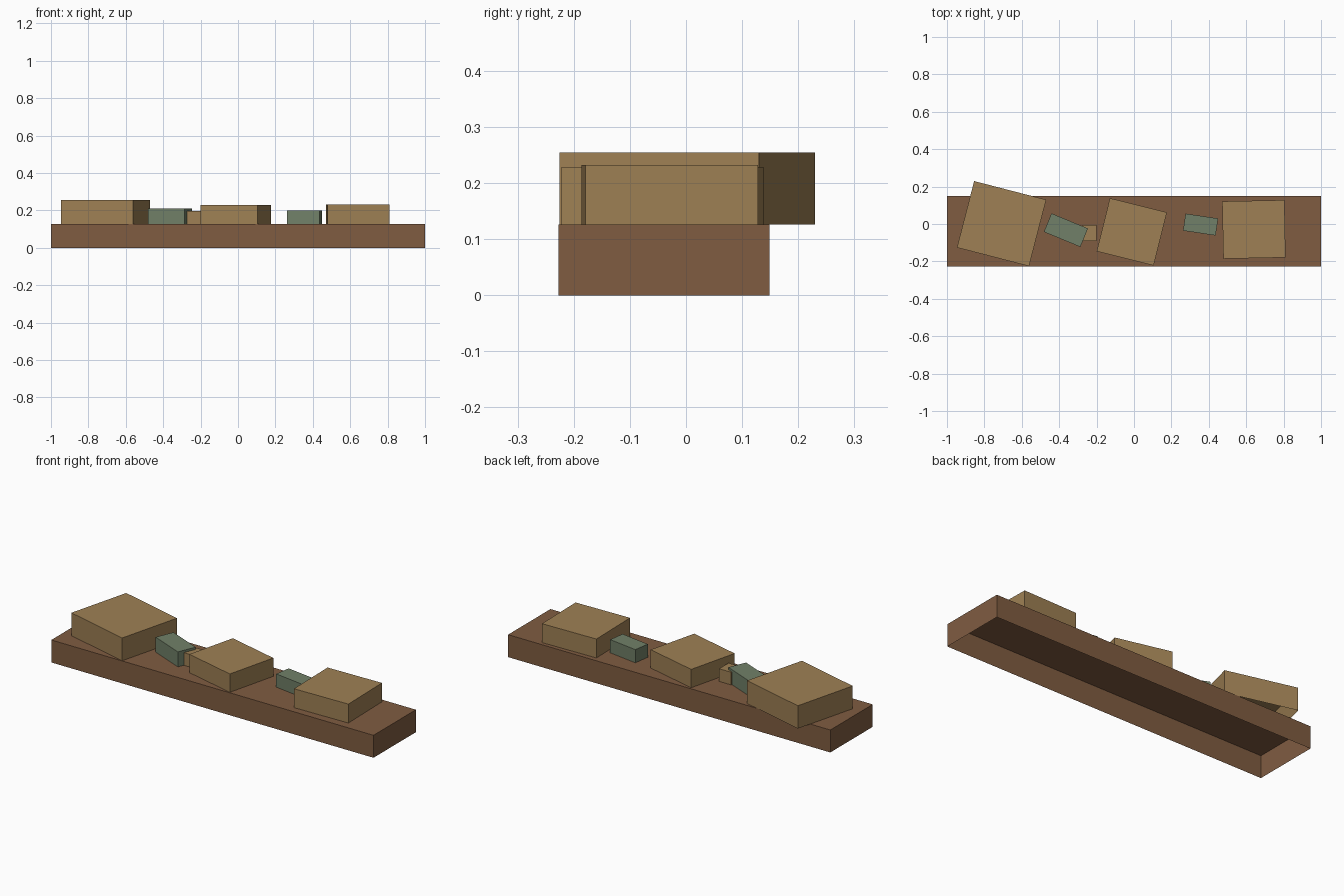
import bpy
import bmesh
from math import radians
from mathutils import Matrix

default_cube = bpy.data.objects.get("Cube")
if default_cube:
    bpy.data.objects.remove(default_cube, do_unlink=True)


def make_material(name, color):
    mat = bpy.data.materials.new(name)
    mat.use_nodes = True
    mat.diffuse_color = (*color, 1)
    mat.node_tree.nodes["Principled BSDF"].inputs["Base Color"].default_value = (*color, 1)
    return mat


brown = make_material("shelf brown", (0.215, 0.107, 0.053))
tan = make_material("cardboard tan", (0.342, 0.216, 0.089))
green = make_material("grey green", (0.165, 0.216, 0.138))


def open_box(name, mat, center, size, bottom, top, turn=0):
    """Box without a bottom face, turned about its vertical axis."""
    bm = bmesh.new()
    bmesh.ops.create_cube(bm, size=1, matrix=Matrix.Diagonal((*size, top - bottom, 1)))
    underside = [f for f in bm.faces if f.normal.z < -0.5]
    bmesh.ops.delete(bm, geom=underside, context='FACES_ONLY')
    mesh = bpy.data.meshes.new(name)
    bm.to_mesh(mesh)
    bm.free()
    mesh.materials.append(mat)
    obj = bpy.data.objects.new(name, mesh)
    obj.location = (*center, (bottom + top) / 2)
    obj.rotation_euler.z = radians(turn)
    bpy.context.collection.objects.link(obj)


# Shelf board, hollow underneath
SHELF = 0.126
open_box("shelf_board", brown, (0, -0.039), (2, 0.376), 0, SHELF)

# Cardboard boxes and small tins standing on the board
items = [
    ("large_box", tan, (-0.708, 0.002), (0.398, 0.367), 0.254, -14.5),
    ("middle_box", tan, (-0.012, -0.042), (0.314, 0.293), 0.229, -14),
    ("left_box", tan, (0.641, -0.029), (0.333, 0.307), 0.232, 1.2),
    ("tiny_box", tan, (-0.239, -0.048), (0.075, 0.084), 0.197, 0),
    ("right_tin", green, (-0.364, -0.033), (0.211, 0.107), 0.21, -22.5),
    ("left_tin", green, (0.356, -0.003), (0.176, 0.092), 0.2, -8.5),
]
for name, mat, center, size, top, turn in items:
    open_box(name, mat, center, size, SHELF, top, turn)
